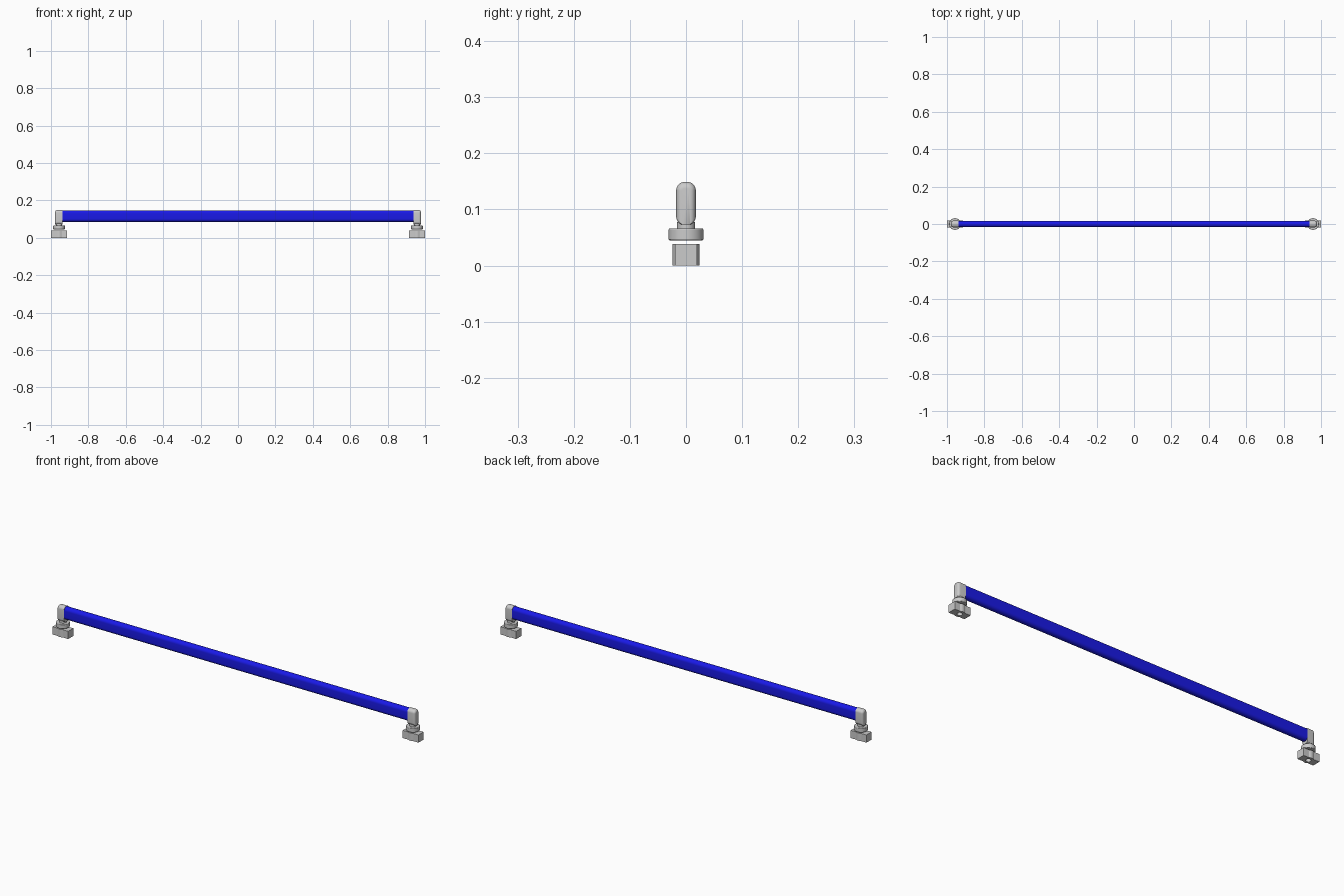
import bpy, bmesh, math

if "Cube" in bpy.data.objects:
    bpy.data.objects.remove(bpy.data.objects["Cube"])

END_X = -0.957  # centre of each mounting foot


def finish(name, bm, mirror=True, bevel=0.0):
    bmesh.ops.recalc_face_normals(bm, faces=bm.faces)
    me = bpy.data.meshes.new(name)
    bm.to_mesh(me)
    bm.free()
    ob = bpy.data.objects.new(name, me)
    bpy.context.collection.objects.link(ob)
    bpy.ops.object.select_all(action='DESELECT')
    ob.select_set(True)
    bpy.context.view_layer.objects.active = ob
    if bevel:
        m = ob.modifiers.new("Bevel", 'BEVEL')
        m.width, m.segments, m.limit_method = bevel, 2, 'ANGLE'
    if mirror:
        m = ob.modifiers.new("Mirror", 'MIRROR')
        m.use_mirror_merge = False
    bpy.ops.object.shade_smooth_by_angle(angle=math.radians(35))
    return ob


def loft(bm, rings, closed=False):
    vs = [[bm.verts.new(p) for p in r] for r in rings]
    n = len(vs[0])
    pairs = list(zip(vs, vs[1:])) + ([(vs[-1], vs[0])] if closed else [])
    for a, b in pairs:
        for i in range(n):
            j = (i + 1) % n
            bm.faces.new((a[i], a[j], b[j], b[i]))
    if not closed:
        bm.faces.new(vs[0])
        bm.faces.new(vs[-1])


def turned(name, profile, bevel=0.0):
    bm = bmesh.new()
    loft(bm, [[(END_X + r * math.cos(t), r * math.sin(t), z)
               for t in (k * math.tau / 40 for k in range(40))]
              for r, z in profile])
    return finish(name, bm, bevel=bevel)


def rounded_section(w, z0, z1, r, n=8):
    """Rounded rectangle in y, z."""
    pts = []
    for q, (sy, sz) in enumerate([(1, 1), (-1, 1), (-1, -1), (1, -1)]):
        cy, cz = sy * (w - r), (z1 - r if sz > 0 else z0 + r)
        for k in range(n + 1):
            t = math.pi / 2 * (q + k / n)
            pts.append((cy + r * math.cos(t), cz + r * math.sin(t)))
    return pts


# flat-oval grab bar
bm = bmesh.new()
section = rounded_section(0.017, 0.085, 0.147, 0.0165)
loft(bm, [[(x, y, z) for y, z in section] for x in (-0.94, 0.94)])
bar = finish("handle_bar", bm, mirror=False)
mat = bpy.data.materials.new("blue")
mat.diffuse_color = (0.01, 0.01, 0.8, 1)
mat.use_nodes = True
mat.node_tree.nodes["Principled BSDF"].inputs["Base Color"].default_value = mat.diffuse_color
bar.data.materials.append(mat)

# end posts, rounded on the outer side
bm = bmesh.new()
steps = [(-0.938, 0.0)] + [(-0.966 - 0.012 * math.sin(a), 0.012 * (1 - math.cos(a)))
                           for a in (k * math.pi / 12 for k in range(7))]
rings = []
for x, inset in steps:
    sec = rounded_section(0.0175 - inset * 0.8, 0.072, 0.149 - inset,
                          max(0.004, 0.015 - inset * 0.9))
    # the underside stays square
    rings.append([(x, y, z) for y, z in sec])
loft(bm, rings)
finish("end_post", bm)

# neck and round flange under each post
turned("post_neck", [(0.016, 0.06), (0.016, 0.078)])
turned("foot_flange", [(0.031, 0.045), (0.031, 0.066)], bevel=0.002)

# slot nut: bar with a round boss and a threaded hole
bm = bmesh.new()
hx, hy, boss, hole = 0.043, 0.02, 0.024, 0.012
corner, meet = math.atan2(hy, hx), math.asin(hy / boss)
angles = sorted([k * math.tau / 48 for k in range(48)] +
                [s for a in (corner, meet) for s in
                 (a, math.pi - a, math.pi + a, math.tau - a)])


def outer(t):
    c, s = abs(math.cos(t)), abs(math.sin(t))
    return max(boss, min(hx / max(c, 1e-6), hy / max(s, 1e-6)))


def ring(radius, z):
    return [(END_X + radius(t) * math.cos(t), radius(t) * math.sin(t), z) for t in angles]


loft(bm, [ring(outer, 0), ring(outer, 0.038),
          ring(lambda t: hole, 0.038), ring(lambda t: hole, 0)], closed=True)
finish("slot_nut", bm)
